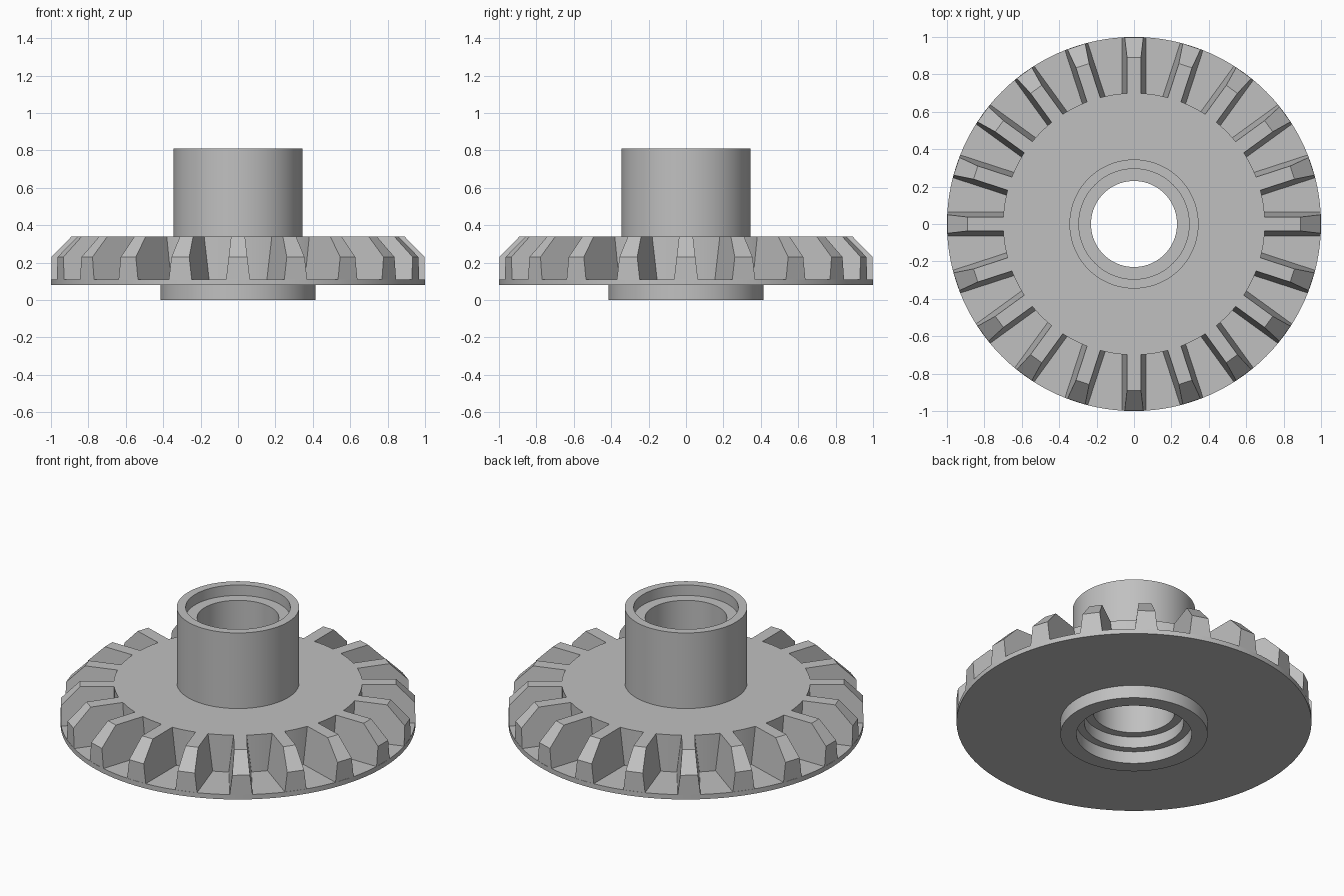
import bpy, bmesh, math
from mathutils import Matrix

if "Cube" in bpy.data.objects:
    bpy.data.objects.remove(bpy.data.objects["Cube"], do_unlink=True)

TEETH = 20
SEGMENTS = 120
FLOOR, SHOULDER, CROWN = 0.11, 0.23, 0.34   # heights of gap floor, chamfer start, tooth top

steel = bpy.data.materials.new("grey_steel")
steel.use_nodes = True
colour = (0.53, 0.53, 0.53, 1)
steel.diffuse_color = colour
steel.node_tree.nodes["Principled BSDF"].inputs["Base Color"].default_value = colour


def finish(name, bm, smooth):
    bmesh.ops.recalc_face_normals(bm, faces=bm.faces)
    mesh = bpy.data.meshes.new(name)
    bm.to_mesh(mesh)
    bm.free()
    mesh.materials.append(steel)
    obj = bpy.data.objects.new(name, mesh)
    bpy.context.collection.objects.link(obj)
    if smooth:
        mesh.polygons.foreach_set("use_smooth", [True] * len(mesh.polygons))
        mesh.set_sharp_from_angle(angle=math.radians(30))
    return obj


def lathe(name, profile):
    """Revolve a closed (radius, height) loop around z."""
    bm = bmesh.new()
    rings = []
    for i in range(SEGMENTS):
        a = math.tau * i / SEGMENTS
        rings.append([bm.verts.new((r * math.cos(a), r * math.sin(a), z)) for r, z in profile])
    n = len(profile)
    for i, ring in enumerate(rings):
        after = rings[(i + 1) % SEGMENTS]
        for j in range(n):
            k = (j + 1) % n
            bm.faces.new((ring[j], after[j], after[k], ring[k]))
    return finish(name, bm, True)


# Hub, disc and stepped bore in one turned profile
lathe("gear_body", [
    (0.415, 0), (0.415, 0.08), (1, 0.08), (1, FLOOR),          # lower boss and rim
    (0.7, FLOOR), (0.7, CROWN), (0.345, CROWN), (0.345, 0.81),  # gap wall, face, hub
    (0.295, 0.81), (0.295, 0.745), (0.23, 0.745),               # upper seat
    (0.23, 0.145), (0.28, 0.145), (0.28, 0.075), (0.325, 0.075), (0.325, 0),  # lower seats
])


# Bevelled teeth: tapered section swept along the radius, chamfered outside
def half_width(z):
    t = (z - FLOOR) / (CROWN - FLOOR)
    return 0.064 + (0.037 - 0.064) * t


side = [(0.69, FLOOR), (0.998, FLOOR), (0.998, SHOULDER), (0.89, CROWN), (0.69, CROWN)]
bm = bmesh.new()
for i in range(TEETH):
    turn = Matrix.Rotation(math.tau * i / TEETH, 4, 'Z')
    left, right = [[bm.verts.new(turn @ Matrix.Translation((s * half_width(z), r, z)).translation)
                    for r, z in side] for s in (-1, 1)]
    bm.faces.new(left)
    bm.faces.new(right[::-1])
    for j in range(len(side)):
        k = (j + 1) % len(side)
        bm.faces.new((left[j], right[j], right[k], left[k]))
finish("gear_teeth", bm, False)
